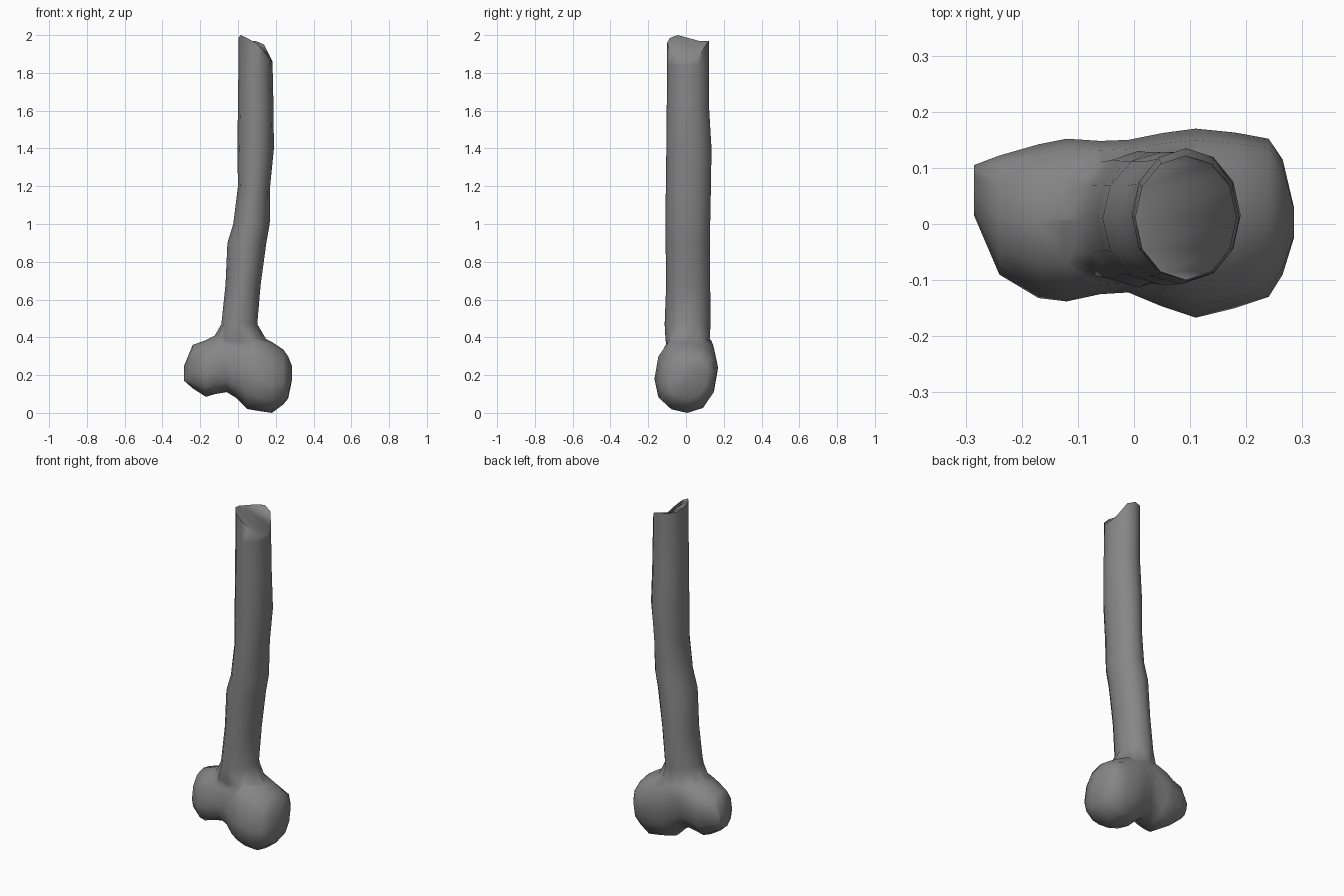
import bpy, bmesh
from math import sin, cos, pi, radians

if "Cube" in bpy.data.objects:
    bpy.data.objects.remove(bpy.data.objects["Cube"])


def loft(name, rings):
    """Skin a list of equal-length point rings and cap both ends."""
    bm = bmesh.new()
    vr = [[bm.verts.new(p) for p in r] for r in rings]
    n = len(vr[0])
    for a, b in zip(vr, vr[1:]):
        for i in range(n):
            j = (i + 1) % n
            bm.faces.new((a[i], a[j], b[j], b[i]))
    bm.faces.new(vr[0][::-1])
    bm.faces.new(vr[-1])
    bmesh.ops.triangulate(bm, faces=[f for f in bm.faces if len(f.verts) > 4])
    bmesh.ops.recalc_face_normals(bm, faces=bm.faces)
    me = bpy.data.meshes.new(name)
    bm.to_mesh(me)
    bm.free()
    ob = bpy.data.objects.new(name, me)
    bpy.context.collection.objects.link(ob)
    return ob


def spow(v, e):
    return abs(v) ** e * (1 if v >= 0 else -1)


# Shaft: z, x range, y range
shaft = [
    (0.22, -0.09, 0.15, -0.07, 0.10),
    (0.38, -0.14, 0.155, -0.108, 0.125),
    (0.47, -0.088, 0.102, -0.113, 0.13),
    (0.68, -0.066, 0.12, -0.105, 0.128),
    (0.90, -0.056, 0.15, -0.108, 0.128),
    (1.00, -0.025, 0.168, -0.108, 0.128),
    (1.20, 0.00, 0.17, -0.107, 0.132),
    (1.40, -0.004, 0.19, -0.104, 0.135),
    (1.62, 0.00, 0.188, -0.102, 0.122),
    (1.84, 0.002, 0.183, -0.10, 0.122),
]
N = 12
rings = []
for z, x0, x1, y0, y1 in shaft:
    rings.append([((x0 + x1) / 2 + (x1 - x0) / 2 * cos(2 * pi * i / N),
                   (y0 + y1) / 2 + (y1 - y0) / 2 * sin(2 * pi * i / N), z) for i in range(N)])
# Broken upper rim, highest at the left front
rim = [1.86, 1.885, 1.95, 1.97, 1.968, 1.97, 1.985, 2.0, 1.985, 1.96, 1.915, 1.87]
rings.append([(x, y, rim[i]) for i, (x, y, _) in enumerate(rings[-1])])
bone = loft("bone_shaft", rings)

# Knuckles: x, y range, z range, swept sideways as one two-lobed body
knuckle = [
    (-0.285, 0.015, 0.105, 0.17, 0.25),
    (-0.24, -0.09, 0.122, 0.13, 0.36),
    (-0.17, -0.132, 0.142, 0.085, 0.385),
    (-0.12, -0.138, 0.152, 0.10, 0.41),
    (-0.06, -0.125, 0.148, 0.11, 0.44),
    (-0.01, -0.122, 0.15, 0.08, 0.45),
    (0.05, -0.147, 0.162, 0.02, 0.44),
    (0.11, -0.167, 0.17, 0.01, 0.41),
    (0.18, -0.15, 0.163, 0.0, 0.375),
    (0.24, -0.13, 0.152, 0.045, 0.335),
    (0.265, -0.09, 0.115, 0.075, 0.30),
    (0.285, -0.025, 0.03, 0.17, 0.25),
]
rings = []
for x, y0, y1, z0, z1 in knuckle:
    ring = []
    for i in range(N):
        a = 2 * pi * i / N
        c, s = spow(cos(a), 0.9), spow(sin(a), 0.9)
        ring.append((x, (y0 + y1) / 2 + (y1 - y0) / 2 * c,
                     (z0 + z1) / 2 + (z1 - z0) / 2 * s + 0.03 * c * (1 - s * s)))
    rings.append(ring)
lobes = loft("bone_knuckles", rings)

# Join both into one closed bone
mod = bone.modifiers.new("join", 'BOOLEAN')
mod.operation = 'UNION'
mod.solver = 'EXACT'
mod.object = lobes
bpy.context.view_layer.objects.active = bone
bone.select_set(True)
bpy.ops.object.modifier_apply(modifier="join")
bpy.data.objects.remove(lobes)
bone.name = "broken_bone"
bpy.ops.object.shade_smooth_by_angle(angle=radians(80))

# Dark grey surface
grey = bpy.data.materials.new("dark_grey")
grey.diffuse_color = (0.24, 0.24, 0.24, 1)
grey.use_nodes = True
grey.node_tree.nodes["Principled BSDF"].inputs["Base Color"].default_value = grey.diffuse_color
bone.data.materials.clear()
bone.data.materials.append(grey)
